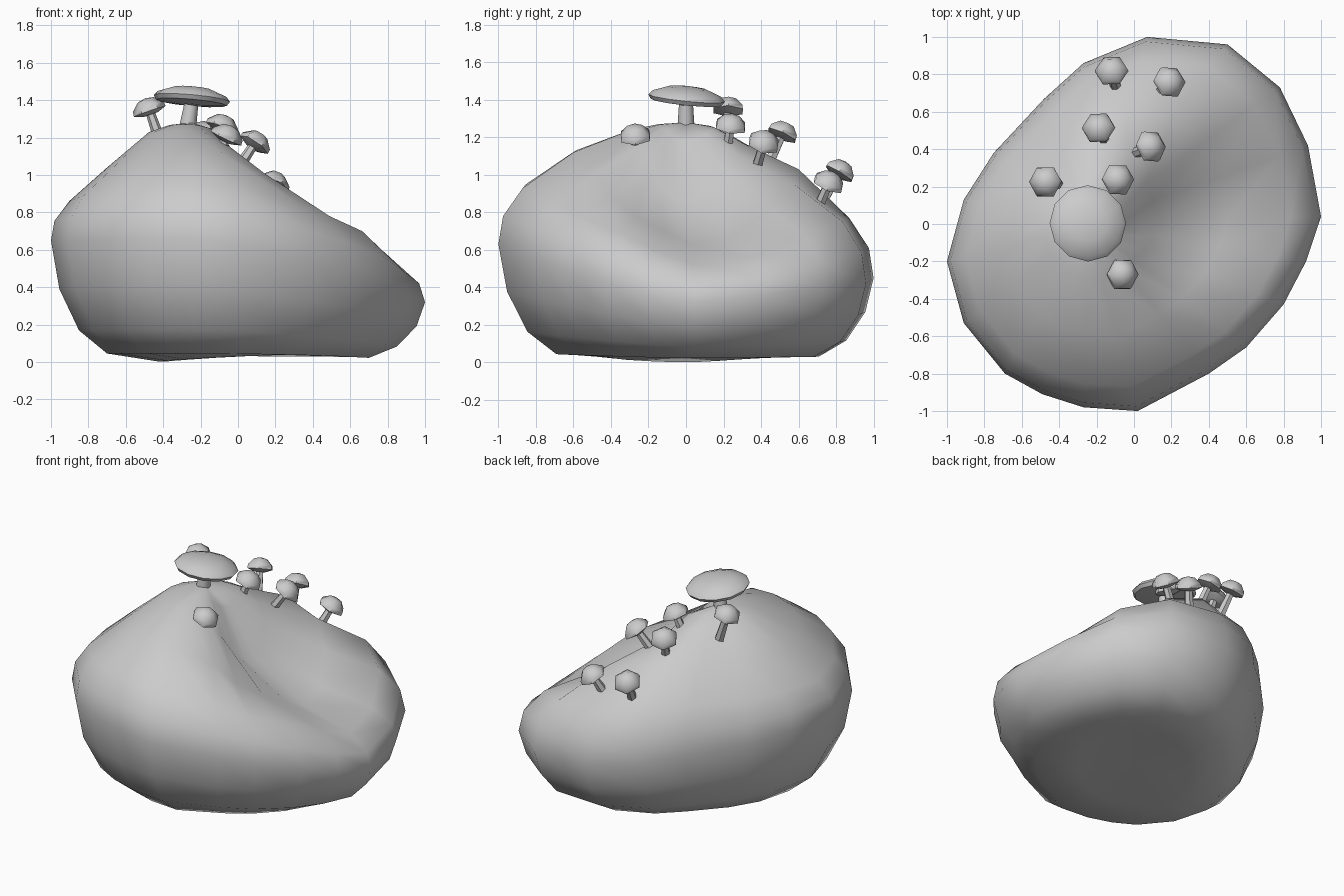
import bpy, bmesh, math
from mathutils import Vector

if "Cube" in bpy.data.objects:
    bpy.data.objects.remove(bpy.data.objects["Cube"])


def loft(name, rings, bottom, top, angle=None):
    """Skin a stack of equal-sized rings, closed by a pole at each end."""
    bm = bmesh.new()
    loops = [[bm.verts.new(p) for p in r] for r in rings]
    n = len(loops[0])
    for a, b in zip(loops, loops[1:]):
        for i in range(n):
            j = (i + 1) % n
            bm.faces.new((a[i], a[j], b[j], b[i]))
    for loop, pole in ((loops[0], bottom), (loops[-1], top)):
        v = bm.verts.new(pole)
        for i in range(n):
            bm.faces.new((loop[i], loop[(i + 1) % n], v))
    bmesh.ops.recalc_face_normals(bm, faces=bm.faces)
    for f in bm.faces:
        f.smooth = True
    mesh = bpy.data.meshes.new(name)
    bm.to_mesh(mesh)
    bm.free()
    obj = bpy.data.objects.new(name, mesh)
    bpy.context.collection.objects.link(obj)
    if angle:
        bpy.ops.object.select_all(action='DESELECT')
        obj.select_set(True)
        bpy.context.view_layer.objects.active = obj
        bpy.ops.object.shade_smooth_by_angle(angle=angle)
    return obj


# Boulder outline: x, y, rim height, then surface heights at 87%, 60%, 30% of the way out
outline = [
    (-1, -.2, .65, .86, 1.04, 1.23), (-.91, .13, .62, .86, 1.05, 1.23),
    (-.75, .38, .58, .85, 1.04, 1.22), (-.48, .67, .54, .84, 1.03, 1.20),
    (-.27, .86, .50, .83, 1.05, 1.20), (.07, 1, .45, .77, 1.03, 1.17),
    (.5, .96, .42, .75, .95, 1.10), (.78, .73, .40, .68, .82, 1.01),
    (.93, .42, .36, .56, .67, .92), (1, .04, .32, .52, .63, .86),
    (.92, -.2, .36, .60, .70, .87), (.8, -.43, .43, .70, .77, .94),
    (.6, -.66, .50, .78, .88, 1.07), (.4, -.8, .55, .85, 1.01, 1.16),
    (.02, -1, .63, .93, 1.12, 1.22), (-.27, -.98, .66, .95, 1.13, 1.24),
    (-.49, -.91, .66, .95, 1.12, 1.24), (-.69, -.8, .66, .93, 1.10, 1.23),
    (-.91, -.53, .65, .89, 1.06, 1.23)]
peak = Vector((-.25, 0, 1.28))
foot = Vector((0, .03, .05))


def toward(c, p, f, z):
    return (c.x + (p[0] - c.x) * f, c.y + (p[1] - c.y) * f, z)


# underside, side, rim and crown rings
rings = [[toward(foot, p, .42, .02 + .02 * p[0] + .01 * abs(p[1])) for p in outline]]
for f, k in ((.70, .07), (.85, .26), (.955, .6)):
    rings.append([toward(foot, p, f, p[2] * k) for p in outline])
rings.append([p[:3] for p in outline])
rings.append([toward(peak, p, .975, p[2] * .5 + p[3] * .5) for p in outline])
for f, k in ((.87, 3), (.6, 4), (.3, 5)):
    rings.append([toward(peak, p, f, p[k]) for p in outline])
rings.append([toward(peak, p, .15, p[5] * .24 + peak.z * .76) for p in outline])
loft("boulder", rings, foot, peak)


def lathe(name, base, axis, profile, sides, angle):
    """Revolve (radius, height) pairs round an axis; first and last are poles."""
    base = Vector(base)
    rot = Vector((0, 0, 1)).rotation_difference(axis)
    turns = [math.tau * i / sides for i in range(sides)]
    body = [[base + rot @ Vector((r * math.cos(t), r * math.sin(t), h)) for t in turns]
            for r, h in profile[1:-1]]
    ends = [base + rot @ Vector((0, 0, profile[k][1])) for k in (0, -1)]
    return loft(name, body, ends[0], ends[1], angle)


def mushroom(name, base, cap, lean, stem_radius, profile, sides):
    base, cap = Vector(base), Vector(cap)
    axis = cap - base
    n = axis.length
    stem = [(0, -.06), (stem_radius, -.06), (stem_radius * .75, n), (0, n)]
    lathe(name + "_stem", base, axis, stem, sides, .9)
    lathe(name + "_cap", cap, lean or axis, profile, sides, .9)


# Large mushroom on the summit
mushroom("large_mushroom", (-.27, 0, 1.25), (-.25, 0, 1.375), Vector((.09, .1, 1)), .05,
         [(0, 0), (.06, 0), (.19, .012), (.205, .035), (.182, .06), (.1, .09), (0, .1)], 12)

# Small mushrooms scattered over the slope: base, cap underside
small_cap = [(0, -.03), (.04, -.028), (.09, -.01), (.086, .015), (.045, .055), (0, .064)]
spots = [((-.43, .22, 1.22), (-.475, .225, 1.35)), ((-.16, .45, 1.08), (-.19, .515, 1.22)),
         ((-.10, .74, .88), (-.12, .82, 1.015)), ((.15, .72, .86), (.19, .76, .955)),
         ((.01, .38, 1.05), (.09, .415, 1.17)), ((-.13, .22, 1.14), (-.085, .238, 1.26)),
         ((-.10, -.265, 1.12), (-.06, -.27, 1.205))]
for i, (b, c) in enumerate(spots):
    mushroom(f"small_mushroom_{i + 1}", b, c, None, .032, small_cap, 6)
